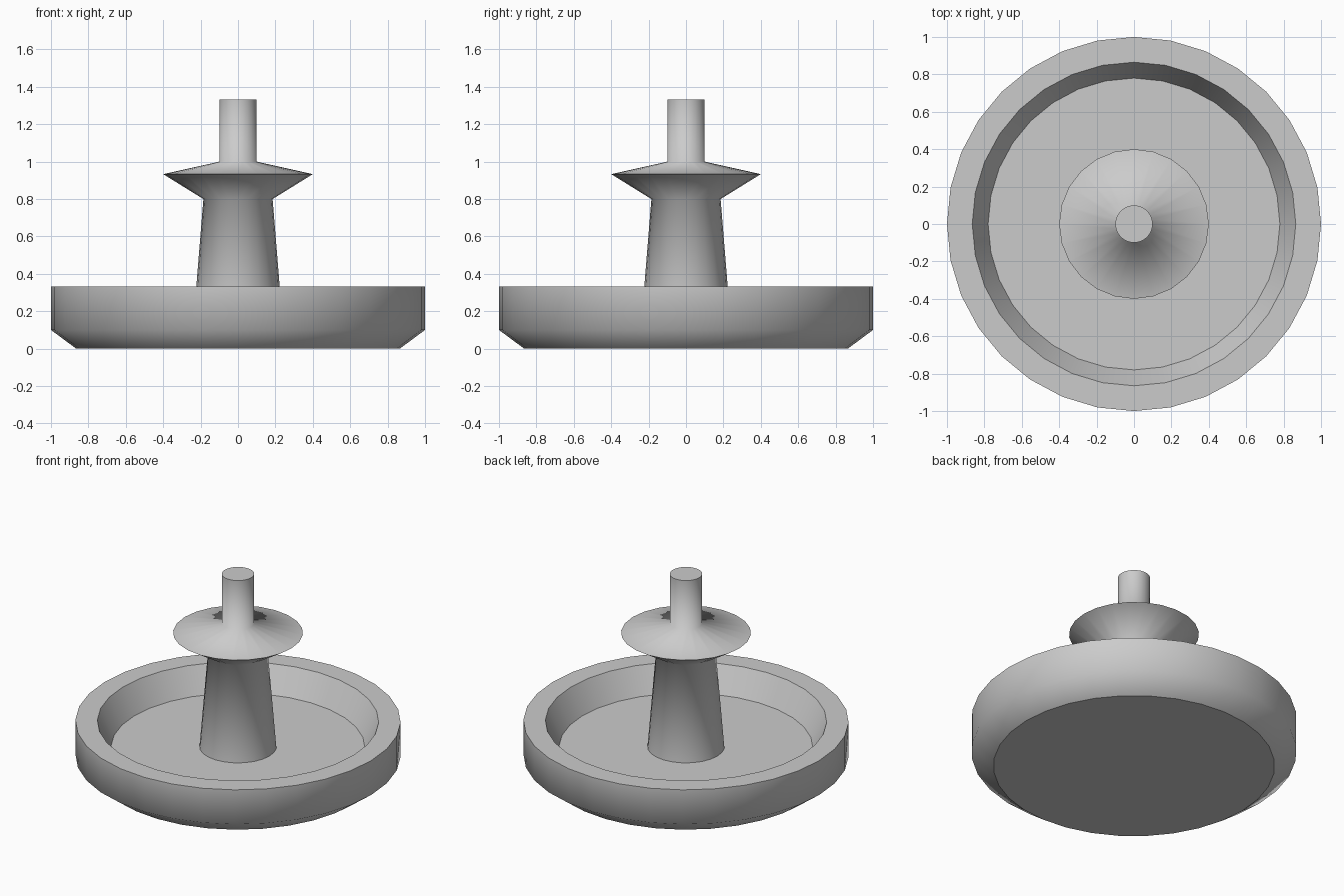
import bpy
import bmesh
from math import cos, sin, tau

cube = bpy.data.objects.get("Cube")
if cube:
    bpy.data.objects.remove(cube, do_unlink=True)

grey = bpy.data.materials.new("plain grey")
grey.use_nodes = True
colour = (0.6, 0.6, 0.6, 1)
grey.diffuse_color = colour
grey.node_tree.nodes["Principled BSDF"].inputs["Base Color"].default_value = colour


def lathe(name, profile, sides, sharp, start_cap=True):
    """Spin (radius, height) points round z; rings listed in sharp keep a crease."""
    bm = bmesh.new()
    rings = [[bm.verts.new((r * cos(tau * i / sides), r * sin(tau * i / sides), z))
              for i in range(sides)] for r, z in profile]
    for lower, upper in zip(rings, rings[1:]):
        for i in range(sides):
            j = (i + 1) % sides
            bm.faces.new((lower[i], lower[j], upper[j], upper[i])).smooth = True
    if start_cap:
        bm.faces.new(rings[0][::-1])
    bm.faces.new(rings[-1])
    for k in sharp:
        for i in range(sides):
            edge = bm.edges.get((rings[k][i], rings[k][(i + 1) % sides]))
            edge.smooth = False
    mesh = bpy.data.meshes.new(name)
    bm.to_mesh(mesh)
    bm.free()
    mesh.materials.append(grey)
    obj = bpy.data.objects.new(name, mesh)
    bpy.context.collection.objects.link(obj)
    return obj


# Round tray: chamfered underside, flat rim, sloping inner wall and floor
lathe("tray",
      [(0.865, 0), (1, 0.1), (1, 0.333), (0.865, 0.333), (0.78, 0.16)],
      32, sharp=(0, 2, 3, 4))

# Central pillar: tapered stem, flared collar and narrow post
lathe("pillar",
      [(0.237, 0.16), (0.185, 0.8), (0.4, 0.933), (0.1, 1), (0.1, 1.333)],
      24, sharp=(0, 2, 4), start_cap=False)
